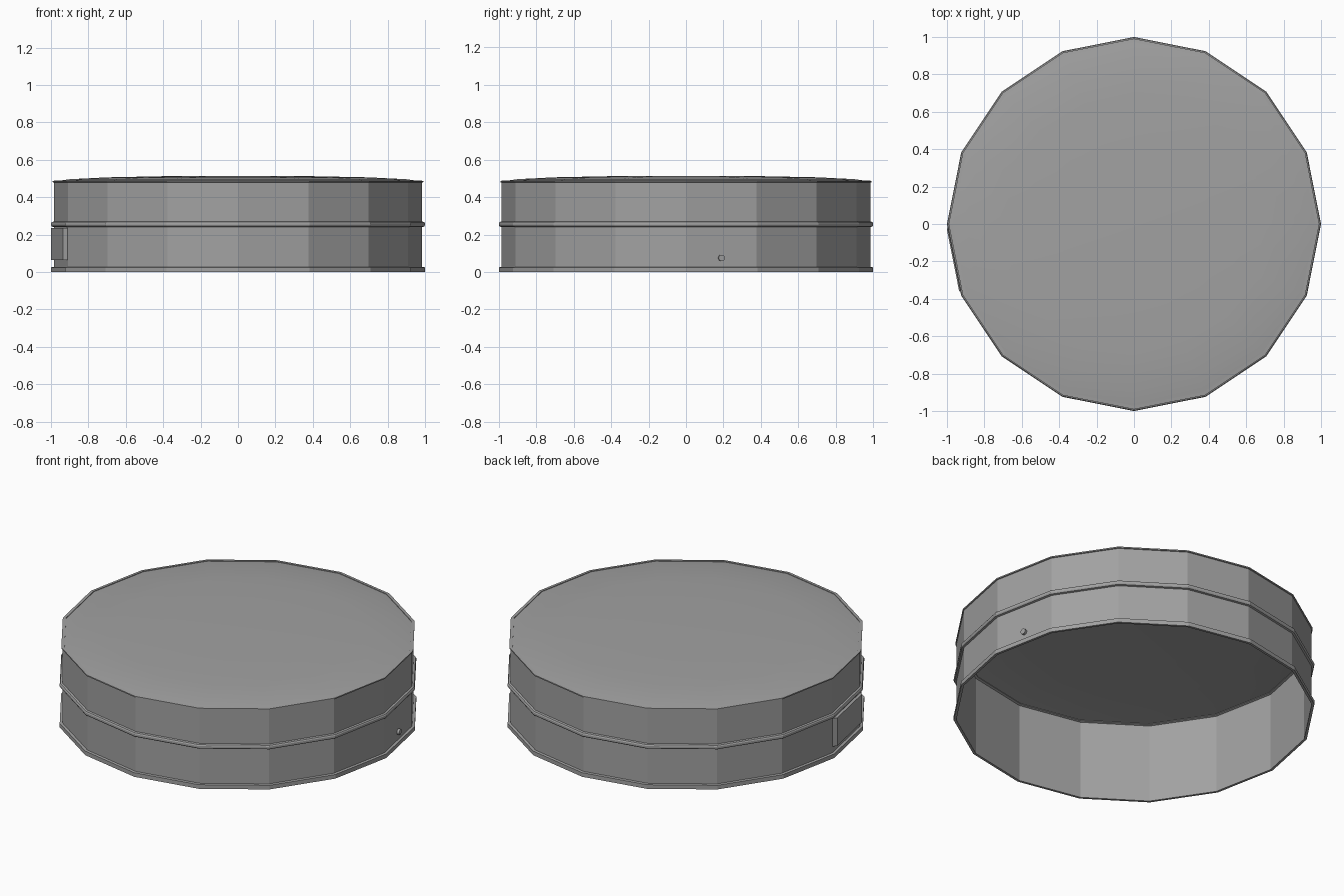
import bpy
import bmesh
import math
from mathutils import Matrix, Vector

SIDES = 16
WALL_R = 0.985
HALF = math.pi / SIDES
FACE_R = WALL_R * math.cos(HALF)  # distance from the axis to a wall panel

cube = bpy.data.objects.get("Cube")
if cube:
    bpy.data.objects.remove(cube, do_unlink=True)

grey = bpy.data.materials.new("mid_grey")
grey.use_nodes = True
grey.diffuse_color = (0.36, 0.36, 0.36, 1)
for node in grey.node_tree.nodes:
    if node.type == 'BSDF_PRINCIPLED':
        node.inputs["Base Color"].default_value = grey.diffuse_color
        node.inputs["Roughness"].default_value = 0.7


def add_object(name, bm):
    mesh = bpy.data.meshes.new(name)
    bmesh.ops.recalc_face_normals(bm, faces=bm.faces)
    bm.to_mesh(mesh)
    bm.free()
    mesh.materials.append(grey)
    obj = bpy.data.objects.new(name, mesh)
    bpy.context.collection.objects.link(obj)
    return obj


def lathe(name, profile, closed=False):
    """Spin a (radius, height) profile into a faceted ring."""
    bm = bmesh.new()
    verts = [bm.verts.new((r, 0, z)) for r, z in profile]
    edges = [bm.edges.new(pair) for pair in zip(verts, verts[1:])]
    if closed:
        edges.append(bm.edges.new((verts[-1], verts[0])))
    bmesh.ops.spin(bm, geom=verts + edges, cent=(0, 0, 0), axis=(0, 0, 1),
                   angle=math.tau, steps=SIDES)
    bmesh.ops.remove_doubles(bm, verts=bm.verts, dist=0.0005)
    return add_object(name, bm)


def on_panel(angle, radius, z):
    """Frame on a wall panel: local x outward, y along the panel, z up."""
    return (Matrix.Rotation(angle, 4, 'Z')
            @ Matrix.Translation(Vector((radius, 0, z))))


# Thin open drum wall
lathe("drum_wall", [(WALL_R, 0), (WALL_R, 0.485)])

# Rims around the drum
lathe("base_rim", [(WALL_R, 0), (1, 0), (1, 0.025), (WALL_R, 0.027)], True)
lathe("middle_bead", [(WALL_R, 0.24), (0.996, 0.243), (1, 0.25),
                      (1, 0.26), (0.996, 0.267), (WALL_R, 0.27)], True)
lathe("top_rim", [(WALL_R, 0.478), (0.991, 0.48), (0.991, 0.487),
                  (0.972, 0.489), (0.972, 0.482)], True)

# Slightly domed lid
lid = lathe("domed_lid", [(0.98, 0.484), (0.9, 0.496), (0.7, 0.506),
                          (0.4, 0.512), (0, 0.514)])
bpy.context.view_layer.objects.active = lid
lid.select_set(True)
bpy.ops.object.shade_smooth_by_angle(angle=math.radians(15))
lid.select_set(False)

# Raised plate with slanted ends, filling one panel
bm = bmesh.new()
bmesh.ops.create_cube(bm, size=1)
for v in bm.verts:
    outer = v.co.x > 0
    v.co.x = 0.021 if outer else 0
    v.co.y *= 0.336 if outer else 0.38
    v.co.z *= 0.17
bm.transform(on_panel(math.pi + HALF, FACE_R, 0.149))
add_object("side_plate", bm)

# Small round button on the opposite panel
bm = bmesh.new()
bmesh.ops.create_cone(bm, cap_ends=True, segments=12, radius1=0.017,
                      radius2=0.017, depth=0.014,
                      matrix=Matrix.Rotation(math.pi / 2, 4, 'Y'))
bm.transform(on_panel(HALF, FACE_R + 0.007, 0.075))
add_object("side_button", bm)
